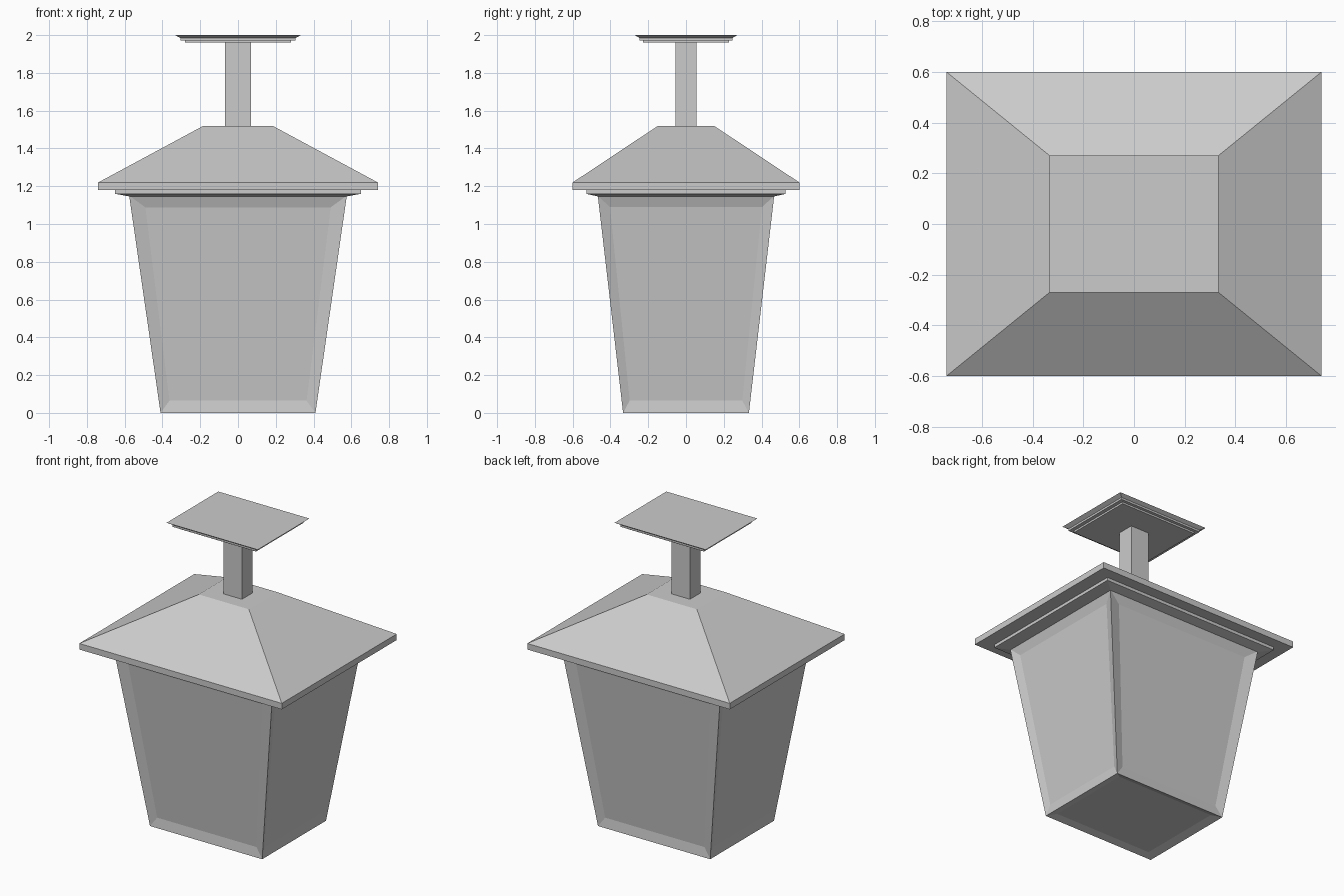
import bpy, bmesh
from mathutils import Vector

if "Cube" in bpy.data.objects:
    bpy.data.objects.remove(bpy.data.objects["Cube"])


def finish(name, bm):
    bmesh.ops.recalc_face_normals(bm, faces=bm.faces)
    mesh = bpy.data.meshes.new(name)
    bm.to_mesh(mesh)
    bm.free()
    obj = bpy.data.objects.new(name, mesh)
    bpy.context.collection.objects.link(obj)
    return obj


def loft(rings):
    """Closed stack of rectangles given as (half x, half y, z)."""
    bm = bmesh.new()
    loops = [[bm.verts.new((sx * hx, sy * hy, z))
              for sx, sy in ((-1, -1), (1, -1), (1, 1), (-1, 1))]
             for hx, hy, z in rings]
    for a, b in zip(loops, loops[1:]):
        for i in range(4):
            j = (i + 1) % 4
            bm.faces.new((a[i], a[j], b[j], b[i]))
    bm.faces.new(loops[0][::-1])
    bm.faces.new(loops[-1])
    bmesh.ops.recalc_face_normals(bm, faces=bm.faces)
    return bm


# Tapered lantern body with recessed panels on the sides and bottom
bm = loft([(0.41, 0.333, 0), (0.576, 0.467, 1.15)])
bm.normal_update()
panels = [f for f in bm.faces if f.normal.z < 0.5]
outlines = [[v.co.copy() for v in f.verts] for f in panels]
bmesh.ops.inset_individual(bm, faces=panels, thickness=0.03)
bm.normal_update()
for face, corners in zip(panels, outlines):
    inward = face.normal * -0.015
    mid_z = sum(c.z for c in corners) / 4
    is_side = abs(face.normal.z) < 0.5
    for v in face.verts:
        c = min(corners, key=lambda p: (p - v.co).length)
        if is_side:
            z = mid_z + (c.z - mid_z) * 0.89
            t = z / 1.15
            hx, hy = 0.41 + 0.166 * t, 0.333 + 0.134 * t
            x, y = (1 if c.x > 0 else -1) * hx, (1 if c.y > 0 else -1) * hy
            if abs(face.normal.x) > abs(face.normal.y):
                y *= 0.875
            else:
                x *= 0.866
            v.co = Vector((x, y, z)) + inward
        else:
            v.co = Vector((c.x * 0.87, c.y * 0.87, c.z)) + inward
finish("lantern_body", bm)

# Stepped moulding under the eaves
finish("eaves_moulding", loft([(0.57, 0.462, 1.145), (0.64, 0.52, 1.158),
                               (0.65, 0.527, 1.16), (0.65, 0.527, 1.18)]))

# Hipped roof with a thin vertical rim
finish("roof", loft([(0.74, 0.6, 1.18), (0.74, 0.6, 1.22), (0.183, 0.148, 1.52)]))

# Hanging stem
finish("stem", loft([(0.068, 0.056, 1.515), (0.068, 0.056, 1.965)]))

# Stepped ceiling plate with flared top edge
finish("ceiling_plate", loft([(0.28, 0.227, 1.96), (0.28, 0.227, 1.972),
                              (0.305, 0.247, 1.972), (0.305, 0.247, 1.985),
                              (0.333, 0.27, 2.0)]))
